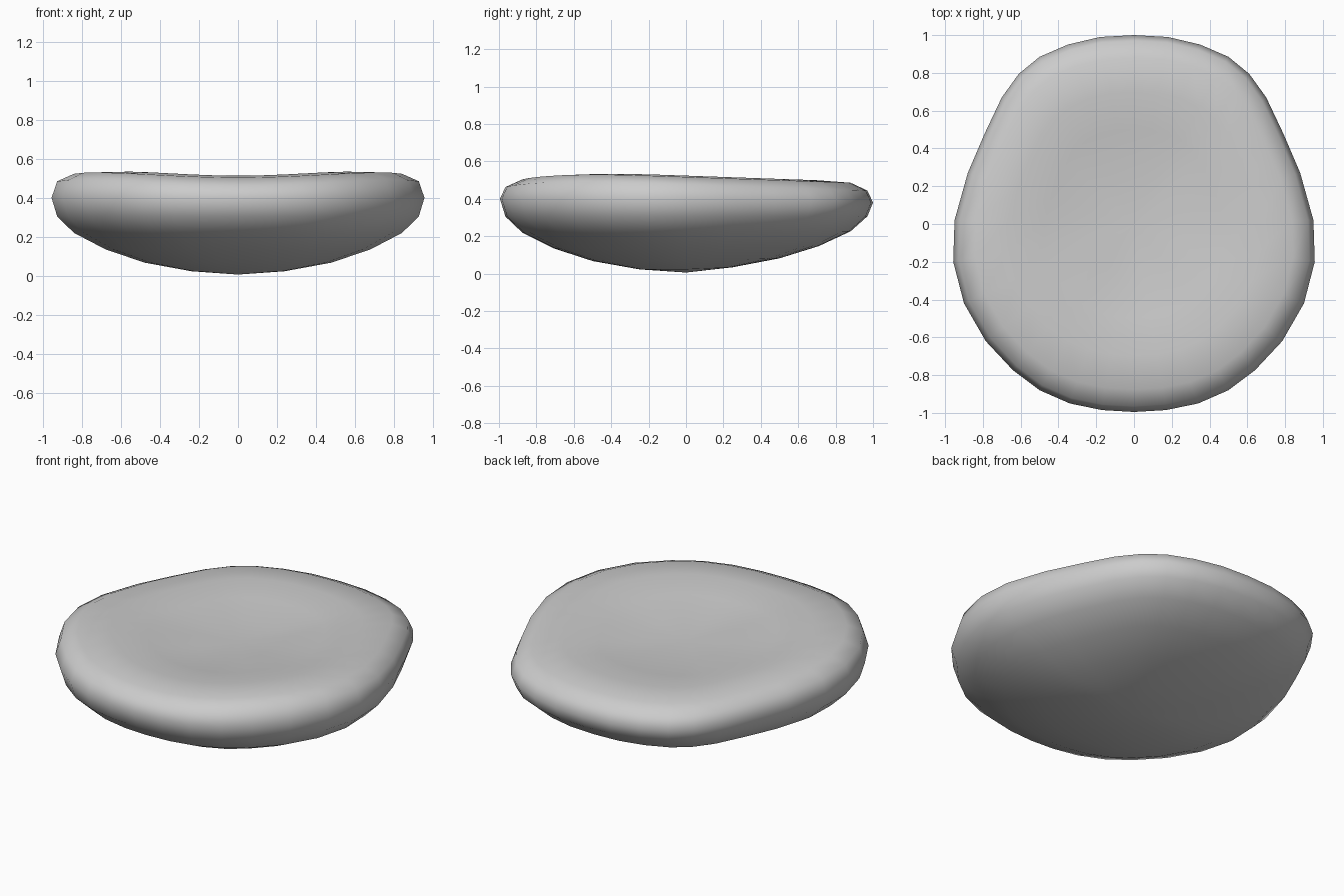
import bpy, bmesh
from mathutils import Vector

if "Cube" in bpy.data.objects:
    bpy.data.objects.remove(bpy.data.objects["Cube"])

# Half of the plan outline, back centre to front centre
half = [(0, 1), (.18, .99), (.35, .95), (.5, .885), (.61, .795), (.70, .67), (.79, .48),
        (.88, .27), (.95, .02), (.957, -.2), (.90, -.42), (.785, -.62), (.64, -.775),
        (.5, -.88), (.34, -.95), (.17, -.985), (0, -.995)]
outline = half + [(-x, y) for x, y in half[-2:0:-1]]

# Cross-section as (scale of the outline, height): shallow bowl, then dished top
under = [(.25, .023), (.5, .067), (.71, .135), (.88, .22), (.97, .305)]
top = [(.97, -.042), (.88, -.003), (.7, .004), (.5, -.025), (.25, -.055)]


def top_height(x, y, s):
    front = max(0, -Vector((x, y)).normalized().y) ** 4
    return .52 - .035 * y * s - .05 * front * s


bm = bmesh.new()
rings = []
for s, z in under:
    rings.append([bm.verts.new((x * s, y * s, z + .015 * max(0, y) * s * (1 - s) * 4))
                  for x, y in outline])
rings.append([bm.verts.new((x, y, .4 - .02 * max(0, y))) for x, y in outline])
for s, dz in top:
    rings.append([bm.verts.new((x * s, y * s, top_height(x, y, s) + dz))
                  for x, y in outline])

# Skin the rings and close both ends
n = len(outline)
for a, b in zip(rings, rings[1:]):
    for i in range(n):
        j = (i + 1) % n
        bm.faces.new((a[i], a[j], b[j], b[i]))
for ring, z in ((rings[0], .006), (rings[-1], .455)):
    c = bm.verts.new((0, 0, z))
    for i in range(n):
        bm.faces.new((ring[i], ring[(i + 1) % n], c))
bmesh.ops.recalc_face_normals(bm, faces=bm.faces)
for f in bm.faces:
    f.smooth = True

mesh = bpy.data.meshes.new("cushion")
bm.to_mesh(mesh)
bm.free()
bpy.context.collection.objects.link(bpy.data.objects.new("cushion", mesh))
